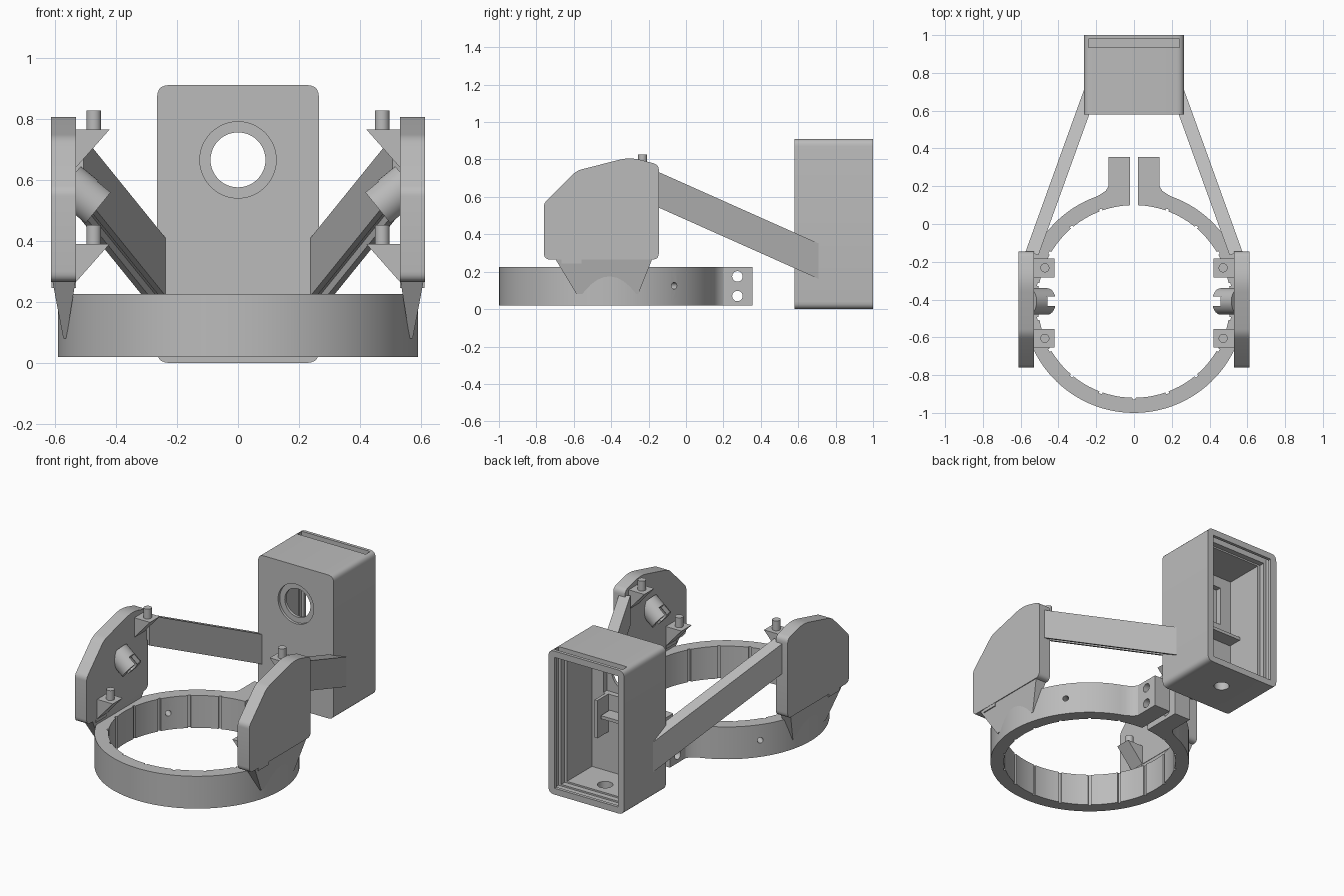
import bpy, bmesh, math
from mathutils import Vector

if "Cube" in bpy.data.objects:
    bpy.data.objects.remove(bpy.data.objects["Cube"])

grey = bpy.data.materials.new("plain grey")
grey.diffuse_color = (0.5, 0.5, 0.5, 1)
grey.use_nodes = True
grey.node_tree.nodes["Principled BSDF"].inputs["Base Color"].default_value = grey.diffuse_color


def loft(name, a, b):
    """Solid between two matching closed outlines."""
    bm = bmesh.new()
    va = [bm.verts.new(p) for p in a]
    vb = [bm.verts.new(p) for p in b]
    bm.faces.new(va)
    bm.faces.new(vb[::-1])
    n = len(va)
    for i in range(n):
        j = (i + 1) % n
        bm.faces.new((va[i], vb[i], vb[j], va[j]))
    bmesh.ops.recalc_face_normals(bm, faces=bm.faces[:])
    me = bpy.data.meshes.new(name)
    bm.to_mesh(me)
    bm.free()
    ob = bpy.data.objects.new(name, me)
    bpy.context.collection.objects.link(ob)
    me.materials.append(grey)
    return ob


def prism(name, pts, axis, lo, hi):
    """Extrude a 2D outline along an axis (0=x, 1=y, 2=z)."""
    def place(p, t):
        q = list(p)
        q.insert(axis, t)
        return q
    return loft(name, [place(p, lo) for p in pts], [place(p, hi) for p in pts])


def box(name, x0, x1, y0, y1, z0, z1):
    return prism(name, [(x0, y0), (x1, y0), (x1, y1), (x0, y1)], 2, z0, z1)


def rod(name, a, b, r, n=32):
    a, b = Vector(a), Vector(b)
    q = (b - a).to_track_quat('Z', 'Y')
    ring = [q @ Vector((r * math.cos(2 * math.pi * i / n), r * math.sin(2 * math.pi * i / n), 0))
            for i in range(n)]
    return loft(name, [a + v for v in ring], [b + v for v in ring])


def activate(ob):
    bpy.ops.object.select_all(action='DESELECT')
    ob.select_set(True)
    bpy.context.view_layer.objects.active = ob


def cut(ob, *cutters):
    for c in cutters:
        activate(ob)
        m = ob.modifiers.new("cut", 'BOOLEAN')
        m.operation, m.solver, m.object = 'DIFFERENCE', 'EXACT', c
        bpy.ops.object.modifier_apply(modifier=m.name)
        bpy.data.objects.remove(c)


def rounded(pts, radii, n=5):
    """Round the corners of an outline with quadratic arcs."""
    out = []
    for i, p in enumerate(pts):
        p, r = Vector(p), radii[i]
        if r == 0:
            out.append(tuple(p))
            continue
        a = p + (Vector(pts[i - 1]) - p).normalized() * r
        b = p + (Vector(pts[(i + 1) % len(pts)]) - p).normalized() * r
        for k in range(n + 1):
            t = k / n
            w = 0.59 * 2 * t * (1 - t) * 0.7 + 2 * t * (1 - t) * 0.587
            w = 2 * t * (1 - t)
            out.append(tuple(a * (1 - t) ** 2 + p * w + b * t * t))
    return out


# Split clamp ring with lugs and shallow inner grooves
CY, RO, RI = -0.41, 0.59, 0.51
outline = [(0.02, 0.355), (0.135, 0.355), (0.135, 0.2), (0.15, 0.175)]
a0, a1 = math.radians(71), math.radians(-251)
for i in range(97):
    a = a0 + (a1 - a0) * i / 96
    outline.append((RO * math.cos(a), CY + RO * math.sin(a)))
outline += [(-0.15, 0.175), (-0.135, 0.2), (-0.135, 0.355), (-0.02, 0.355)]
b0, b1 = -267.75, 87.75
inner = [(b0 + (b1 - b0) * i / 90, RI) for i in range(91)]
for g in range(-250, 80, 20):
    inner = [p for p in inner if abs(p[0] - g) > 1.2]
    inner += [(g - 1, RI), (g - 0.9, RI + 0.01), (g + 0.9, RI + 0.01), (g + 1, RI)]
for d, r in sorted(inner):
    a = math.radians(d)
    outline.append((r * math.cos(a), CY + r * math.sin(a)))
ring = prism("clamp_ring", outline, 2, 0.02, 0.225)
for z in (0.07, 0.175):
    cut(ring, rod("hole", (-0.3, 0.275, z), (0.3, 0.275, z), 0.028))
for s in (1, -1):
    d = Vector((s * math.cos(math.radians(36)), math.sin(math.radians(36)), 0))
    c = Vector((0, CY, 0.125))
    cut(ring, rod("hole", c + d * 0.4, c + d * 0.7, 0.018))

# Rear housing: rounded shell open at the back
shell = rounded([(-0.265, 0), (0.265, 0), (0.265, 0.91), (-0.265, 0.91)], [0.04] * 4)
housing = prism("housing", shell, 1, 0.58, 1.0)
cut(housing,
    box("c", -0.222, 0.222, 0.9, 1.1, 0.04, 0.87),
    box("c", -0.24, 0.24, 0.935, 0.98, 0.03, 1.0),
    box("c", -0.205, 0.205, 0.65, 0.91, 0.05, 0.86),
    box("c", -0.125, 0.125, 0.615, 0.7, 0.54, 0.79),
    rod("c", (0, 0.5, 0.665), (0, 0.7, 0.665), 0.09, 48),
    rod("c", (0, 0.5, 0.665), (0, 0.597, 0.665), 0.125, 48),
    rod("c", (0, 0.81, -0.1), (0, 0.81, 0.2), 0.045))
box("inner_shelf", -0.2, 0.08, 0.64, 0.74, 0.42, 0.44)
box("inner_post", 0.09, 0.11, 0.64, 0.76, 0.3, 0.54)

plate_pts = [(-0.76, 0.565), (-0.585, 0.74), (-0.3, 0.813), (-0.145, 0.772),
             (-0.145, 0.265), (-0.76, 0.265)]
plate_pts = rounded(plate_pts, [0.02, 0.03, 0.06, 0.03, 0.035, 0.035])

for s, side in ((1, "right"), (-1, "left")):
    # Side plate with its lower tab
    prism(side + "_plate", plate_pts, 0, s * 0.53, s * 0.612)
    box(side + "_tab", s * 0.53, s * 0.61, -0.665, -0.56, 0.245, 0.275)

    # Tapered web joining plate and ring
    top = [(s * 0.532, -0.7), (s * 0.608, -0.7), (s * 0.608, -0.18), (s * 0.532, -0.18)]
    low = [(s * 0.562, -0.585), (s * 0.572, -0.585), (s * 0.572, -0.255), (s * 0.562, -0.255)]
    loft(side + "_web", [(*p, 0.27) for p in top], [(*p, 0.08) for p in low])

    # Sloping arm with a channel along its underside
    def section(y0, skew):
        res = []
        for u, h in ((0, 0.19), (1, 0.19), (1, 0), (0.72, 0), (0.72, 0.03),
                     (0.28, 0.03), (0.28, 0), (0, 0)):
            y = y0 + skew * u
            x = 0.235 - 0.361 * (y - 0.585) + 0.075 * u
            res.append((s * x, y, 0.54 - 0.446 * (y + 0.14) + h))
        return res
    loft(side + "_arm", section(-0.165, 0.02), section(0.585, 0.125))

    # Wedge brackets with locating pins
    for name, y, z in (("front", -0.605, 0.39), ("rear", -0.232, 0.765)):
        prism(f"{side}_{name}_bracket",
              [(s * 0.42, z), (s * 0.535, z), (s * 0.535, z - 0.13)], 1, y - 0.05, y + 0.05)
        rod(f"{side}_{name}_pin", (s * 0.472, y, z - 0.02), (s * 0.472, y, z + 0.062), 0.024)

    # Tilted slotted socket
    end = Vector((s * 0.458, CY, 0.508))
    ax = Vector((s * 0.78, 0, 0.63)).normalized()
    socket = rod(side + "_socket", end, end + ax * 0.13, 0.07, 40)
    up = Vector((s * -0.63, 0, 0.78))
    slot = [end + ax * t + up * h for t, h in ((-0.05, -0.1), (0.055, -0.1), (0.055, 0.1), (-0.05, 0.1))]
    w = Vector((0, 0.025, 0))
    cut(socket,
        rod("c", end - ax * 0.05, end + ax * 0.075, 0.042),
        loft("c", [p - w for p in slot], [p + w for p in slot]))

# Smooth the curved surfaces, keep edges crisp
for ob in bpy.data.objects:
    activate(ob)
    bpy.ops.object.shade_smooth_by_angle(angle=math.radians(30))
